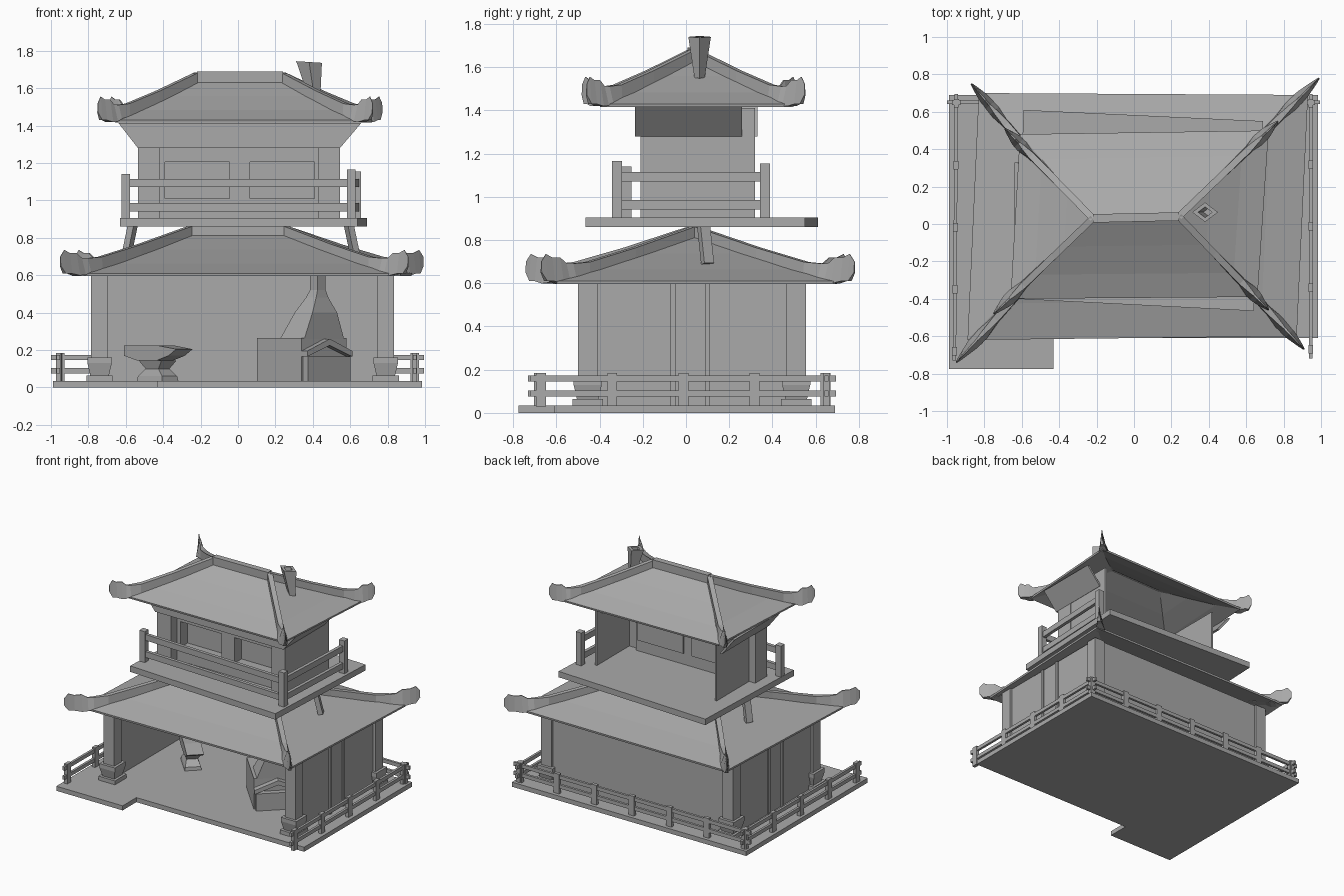
import bpy, bmesh, math
from mathutils import Vector

cube = bpy.data.objects.get("Cube")
if cube:
    bpy.data.objects.remove(cube, do_unlink=True)

grey = bpy.data.materials.new("plain_grey")
grey.use_nodes = True
grey.diffuse_color = (0.4, 0.4, 0.4, 1)
grey.node_tree.nodes["Principled BSDF"].inputs["Base Color"].default_value = (0.4, 0.4, 0.4, 1)


def loft(name, rings, caps=True):
    """Skin a list of equal-sized closed rings."""
    bm = bmesh.new()
    rows = [[bm.verts.new(p) for p in ring] for ring in rings]
    n = len(rows[0])
    for a, b in zip(rows, rows[1:]):
        for i in range(n):
            j = (i + 1) % n
            bm.faces.new((a[i], a[j], b[j], b[i]))
    if caps:
        bm.faces.new(rows[0])
        bm.faces.new(rows[-1])
    bmesh.ops.recalc_face_normals(bm, faces=bm.faces)
    mesh = bpy.data.meshes.new(name)
    bm.to_mesh(mesh)
    bm.free()
    mesh.materials.append(grey)
    ob = bpy.data.objects.new(name, mesh)
    bpy.context.collection.objects.link(ob)
    return ob


def rect(x0, x1, y0, y1, z):
    return [(x0, y0, z), (x1, y0, z), (x1, y1, z), (x0, y1, z)]


def box(name, x0, x1, y0, y1, z0, z1):
    return loft(name, [rect(x0, x1, y0, y1, z0), rect(x0, x1, y0, y1, z1)])


def pillar(name, x, y, z0, z1, r0, r1=None):
    r1 = r1 or r0
    return loft(name, [rect(x - r, x + r, y - r, y + r, z) for r, z in ((r0, z0), (r1, z1))])


def bar(name, p, q, w, h):
    """Rectangular beam between two points."""
    p, q = Vector(p), Vector(q)
    d = (q - p).normalized()
    side = d.cross(Vector((0, 0, 1))).normalized()
    up = side.cross(d) * h / 2
    side = side * w / 2
    return loft(name, [[c - side - up, c + side - up, c + side + up, c - side + up] for c in (p, q)])


def prism(name, outline, origin, angle, d0, d1):
    """Upright outline (across, height) swept from d0 to d1 along a heading."""
    along = Vector((math.cos(angle), math.sin(angle), 0))
    across = Vector((-along.y, along.x, 0))
    o = Vector((*origin, 0))
    return loft(name, [[o + along * d + across * w + Vector((0, 0, z)) for w, z in outline]
                       for d in (d0, d1)])


def prism_y(name, outline, y0, y1):
    return loft(name, [[(x, y, z) for x, z in outline] for y in (y0, y1)])


def roof(label, eaves, tips, ridge, ze, zr):
    """Hipped shell with ridge beams that curl up at the corners."""
    tops = [ridge[0], ridge[1], ridge[1], ridge[0]]
    rings = []
    for s in (1, 0.7, 0.35, 0.02):
        z = ze + (zr - ze) * (1 - s) ** 1.15
        rings.append([(t[0] + (e[0] - t[0]) * s, t[1] + (e[1] - t[1]) * s, z)
                      for t, e in zip(tops, eaves)])
    shell = loft(label + "_roof", rings, False)
    mod = shell.modifiers.new("thickness", 'SOLIDIFY')
    mod.thickness = 0.015
    bar(label + "_ridge_beam", (*ridge[0], zr + 0.02), (*ridge[1], zr + 0.02), 0.045, 0.06)
    # position, height share, drop, rise, half width, top taper
    rows = ((0, 1, 0.02, 0.045, 0.018, 1), (0.4, 0.52, 0.015, 0.045, 0.018, 1),
            (0.7, 0.18, 0.015, 0.05, 0.022, 0.8), (0.8, 0.1, 0.015, 0.06, 0.034, 0.3),
            (0.84, 0.06, 0.02, 0.07, 0.034, 0.15), (0.88, 0.02, 0.015, 0.105, 0.03, 0.15),
            (0.93, 0.02, 0.005, 0.105, 0.02, 0.15), (0.97, 0, 0, 0.125, 0.012, 0.15),
            (1, 0, -0.04, 0.09, 0.004, 0.3))
    for t, tip in zip(tops, tips):
        a, b = Vector((*t, 0)), Vector((*tip, 0))
        side = (b - a).cross(Vector((0, 0, 1))).normalized()
        sections = []
        for u, h, drop, rise, w, taper in rows:
            c = a.lerp(b, u)
            z = ze + (zr - ze) * h
            sections.append([(*(c + side * k * w).xy, zz) for k, zz in
                             ((-1, z - drop), (1, z - drop), (taper, z + rise), (-taper, z + rise))])
        loft(label + "_hip_beam", sections)


# Ground platform
loft("platform", [[(-.99, -.775, z), (-.43, -.775, z), (-.43, -.61, z),
                   (.985, -.61, z), (.985, .69, z), (-.99, .69, z)] for z in (0, .035)])

# Lower storey: open at the front
box("back_wall", -.75, .8, .5, .54, .03, .61)
for name, x, out in (("right", -.75, -1), ("left", .8, 1)):
    box(name + "_wall", x - .015, x + .015, -.46, .52, .03, .61)
    for y in (-.06, .1):
        box(name + "_door_trim", *sorted((x, x + out * .025)), y - .012, y + .012, .03, .61)
    for y in (-.455, .51):
        px = x - out * .01
        pillar("corner_post", px, y, .03, .61, .045)
        pillar("post_foot", px, y, .03, .065, .07)
        pillar("post_base", px, y, .065, .13, .05, .065)
        pillar("post_collar", px, y, .13, .16, .065)

# Roofs
roof("lower", [(-.89, -.62), (.87, -.6), (.93, .69), (-.83, .7)],
     [(-.95, -.74), (.91, -.67), (.99, .78), (-.87, .75)], ((-.25, .03), (.25, .04)), .61, .82)
roof("upper", [(-.66, -.4), (.66, -.39), (.72, .5), (-.61, .48)],
     [(-.75, -.48), (.72, -.46), (.77, .55), (-.69, .51)], ((-.22, .03), (.24, .04)), 1.43, 1.64)

# Balcony floor with its struts
loft("balcony_floor", [[(-.63, -.4, z), (.64, -.465, z), (.69, .55, z), (-.59, .61, z)]
                       for z in (.86, .905)])
for sg in (-1, 1):
    bar("balcony_strut", (sg * .575 + .015, .08, .88), (sg * .615 + .015, .1, .69), .05, .035)

# Balcony railing on the front and one side
corners = [(-.6, -.275), (.605, -.32), (.635, .365)]
for (x, y), top in zip(corners, (1.14, 1.165, 1.155)):
    pillar("balcony_post", x, y, .9, top, .023)
for a, b in zip(corners, corners[1:]):
    for z in (.963, 1.093):
        bar("balcony_rail", (*a, z), (*b, z), .025, .045)

# Upper storey: open at the back, front wall set behind the posts
for sg, wall_x in ((-1, -.475), (1, .535)):
    box("upper_side_wall", wall_x - .008, wall_x + .008, -.1, .32, .9, 1.41)
    box("upper_corner_post", *sorted((.005 + sg * .425, .005 + sg * .54)), -.21, -.07, .9, 1.3)
    wx0, wx1 = sorted((.01 + sg * .055, .01 + sg * .4))
    box("window_back", wx0 - .02, wx1 + .02, -.05, -.03, .99, 1.225)
    box("window_jamb", *sorted((.01 + sg * .4, .01 + sg * .44)), -.135, -.04, .9, 1.3)
box("window_mullion", -.045, .065, -.135, -.04, .9, 1.3)
box("window_sill", -.42, .44, -.135, -.04, .9, 1.01)
box("window_lintel", -.42, .44, -.135, -.04, 1.205, 1.3)

# Flared frieze under the upper eaves
prism_y("front_frieze", [(-.535, 1.28), (.545, 1.28), (.66, 1.415), (-.64, 1.415)], -.235, -.215)
for sg, back in ((-1, .33), (1, .26)):
    x0, x1 = .005 + sg * .54, .01 + sg * .65
    prism_y("side_frieze", [(x0, 1.28), (x1, 1.415), (x1 - sg * .02, 1.415), (x0 - sg * .02, 1.28)],
            -.22, back)


# Chimney: hollow, tapered and leaning square tube
def diamond(r, z):
    lean = .15 * (1.74 - z)
    return [(.38 + lean + r * math.cos(a) * 1.25, .063 + r * math.sin(a) * .95, z + .08 * r * -math.cos(a))
            for a in (i * math.pi / 2 for i in range(4))]


loft("chimney", [diamond(.025, 1.55), diamond(.055, 1.74), diamond(.03, 1.74), diamond(.022, 1.62)])

# Fences on the two sides and the back
runs = (((-.96, -.68), (-.95, .645), 5), ((.945, -.67), (.945, .645), 5), ((-.95, .65), (.945, .65), 7))
for a, b, count in runs:
    a, b = Vector((*a, 0)), Vector((*b, 0))
    heading = (b - a).normalized()
    for i in range(count):
        p = a.lerp(b, i / (count - 1)) + Vector((0, 0, .107))
        bar("fence_post", p - heading * .023, p + heading * .023, .026, .155)
    for z in (.09, .16):
        lift = Vector((0, 0, z))
        bar("fence_rail", a - heading * .05 + lift, b + heading * .05 + lift, .018, .028)

# Forge and anvil stand at an angle
turn = math.radians(-47)
forge, anvil = (.355, -.07), (-.43, .05)


def turned(centre, shift, half_long, half_wide, z):
    c, s = math.cos(turn), math.sin(turn)
    return [(centre[0] + c * (shift + u * half_long) - s * v * half_wide,
             centre[1] + s * (shift + u * half_long) + c * v * half_wide, z)
            for u, v in ((-1, -1), (1, -1), (1, 1), (-1, 1))]


loft("forge_bench", [turned(forge, -.02, .175, .165, z) for z in (.03, .265)])
loft("forge_mouth", [turned(forge, .17, .025, .155, z) for z in (.03, .165)])
prism("forge_gable", [(-.165, .165), (0, .225), (.165, .165), (.165, .195), (0, .26), (-.165, .195)],
      forge, turn, .1, .2)
loft("forge_hood", [turned(forge, .06, .095, .145, .26), turned(forge, .09, .07, .09, .4),
                    turned(forge, .1, .04, .045, .48), turned(forge, .105, .03, .03, .52),
                    turned(forge, .105, .03, .03, .63)])

# Anvil on a waisted stand
loft("anvil_stand", [turned(anvil, 0, .1, .06, .03), turned(anvil, 0, .095, .055, .06),
                     turned(anvil, 0, .05, .04, .1), turned(anvil, 0, .09, .055, .145)])
prism("anvil_head", [(-.2, .225), (-.2, .17), (-.1, .145), (.06, .145), (.15, .17), (.21, .205), (.06, .225)],
      anvil, turn - math.pi / 2, -.06, .06)
